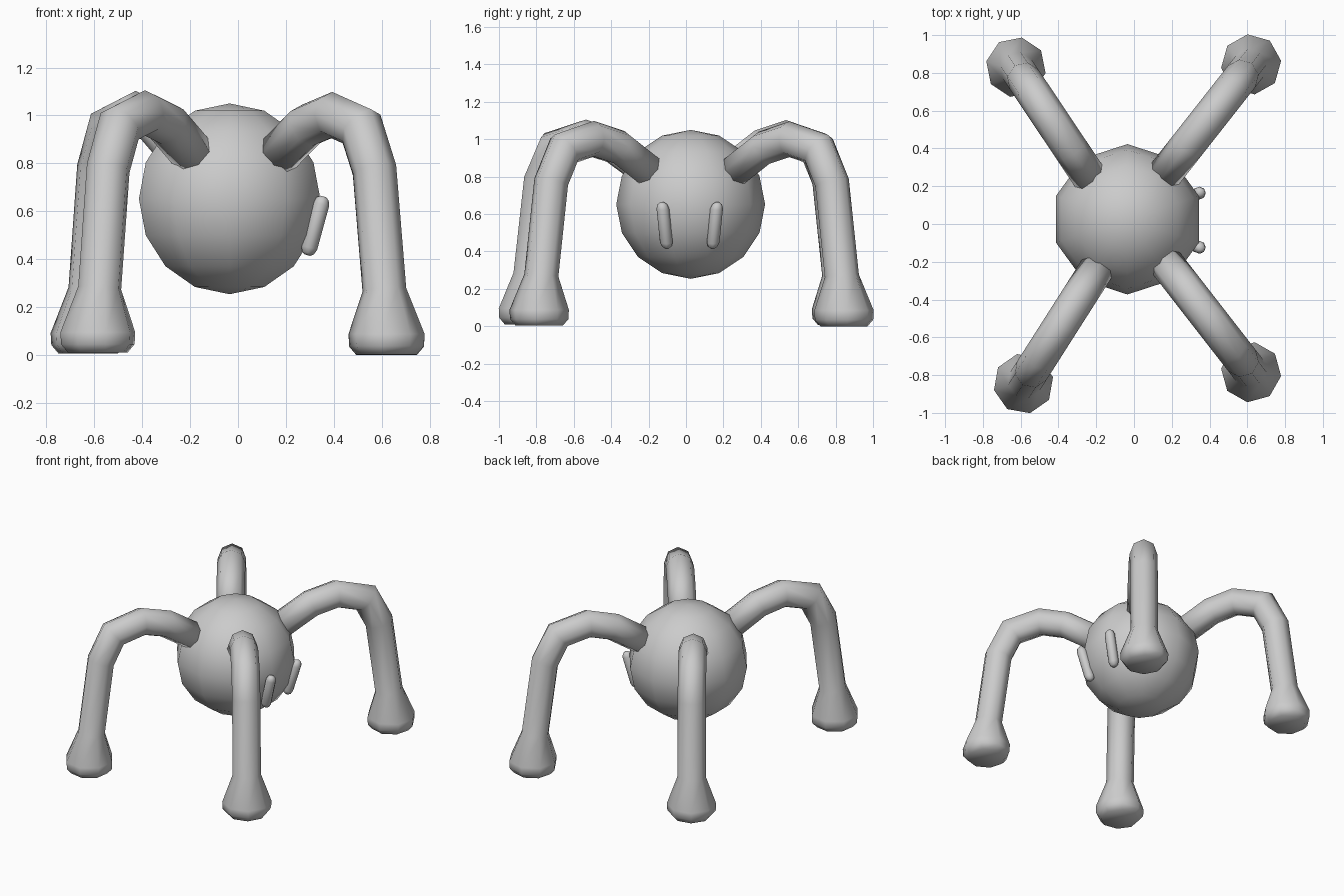
import bpy, bmesh, math
from mathutils import Vector

if "Cube" in bpy.data.objects:
    bpy.data.objects.remove(bpy.data.objects["Cube"])


def tube(name, pts, radii, side, sides=8, flat_from=None):
    """Capped tube through pts; side is the horizontal normal of the path plane."""
    bm = bmesh.new()
    pts = [Vector(p) for p in pts]
    side = Vector(side).normalized()
    rings = []
    for i, (p, r) in enumerate(zip(pts, radii)):
        a = (p - pts[i - 1]).normalized() if i else None
        b = (pts[i + 1] - p).normalized() if i < len(pts) - 1 else None
        a, b = a or b, b or a
        tangent = (a + b).normalized()
        miter = 1 / max(0.7, tangent.dot(a))
        if flat_from is not None and i >= flat_from:
            tangent, miter = Vector((0, 0, -1)), 1
        up = tangent.cross(side).normalized()
        ring = []
        for k in range(sides):
            t = 2 * math.pi * k / sides
            ring.append(bm.verts.new(p + side * r * math.cos(t) + up * r * miter * math.sin(t)))
        rings.append(ring)
    for r0, r1 in zip(rings, rings[1:]):
        for k in range(sides):
            n = (k + 1) % sides
            bm.faces.new((r0[k], r0[n], r1[n], r1[k]))
    bm.faces.new(rings[0])
    bm.faces.new(rings[-1])
    bmesh.ops.recalc_face_normals(bm, faces=bm.faces)
    for f in bm.faces:
        f.smooth = True
    me = bpy.data.meshes.new(name)
    bm.to_mesh(me)
    bm.free()
    ob = bpy.data.objects.new(name, me)
    bpy.context.collection.objects.link(ob)
    return ob


# Round body
bpy.ops.mesh.primitive_uv_sphere_add(segments=10, ring_count=8, radius=0.398,
                                     location=(-0.035, 0.025, 0.652))
body = bpy.context.object
body.name = "body"
bpy.ops.object.shade_smooth()

# Arched legs with flared feet: (fraction from hip to foot, height, radius)
profile = [(0.0, 0.83, 0.092), (0.27, 0.955, 0.092), (0.50, 1.0, 0.092),
           (0.77, 0.945, 0.092), (0.89, 0.77, 0.092), (0.98, 0.27, 0.092),
           (1.0, 0.085, 0.16), (1.0, 0.035, 0.157), (1.0, 0.0, 0.127)]
legs = {
    "front_left_leg": ((-0.19, -0.225), (-0.585, -0.845), 0.01),
    "front_right_leg": ((0.165, -0.20), (0.62, -0.785), 0.003),
    "back_right_leg": ((0.16, 0.26), (0.62, 0.845), 0.0),
    "back_left_leg": ((-0.23, 0.24), (-0.625, 0.83), 0.007),
}
for name, (hip, foot, lift) in legs.items():
    dx, dy = foot[0] - hip[0], foot[1] - hip[1]
    path = [(hip[0] + dx * t, hip[1] + dy * t, z + lift) for t, z, r in profile]
    tube(name, path, [r for t, z, r in profile], (-dy, dx, 0), flat_from=6)

# Capsule eyes on the +x side
for name, s in (("left_eye", -1), ("right_eye", 1)):
    top = Vector((0.356, 0.02 + s * 0.147, 0.662))
    bottom = Vector((0.289, 0.02 + s * 0.122, 0.417))
    steps = [(0, 0.012), (0.04, 0.026), (0.13, 0.034), (0.87, 0.034), (0.96, 0.026), (1, 0.012)]
    tube(name, [bottom.lerp(top, t) for t, r in steps], [r for t, r in steps], (0, 1, 0))
